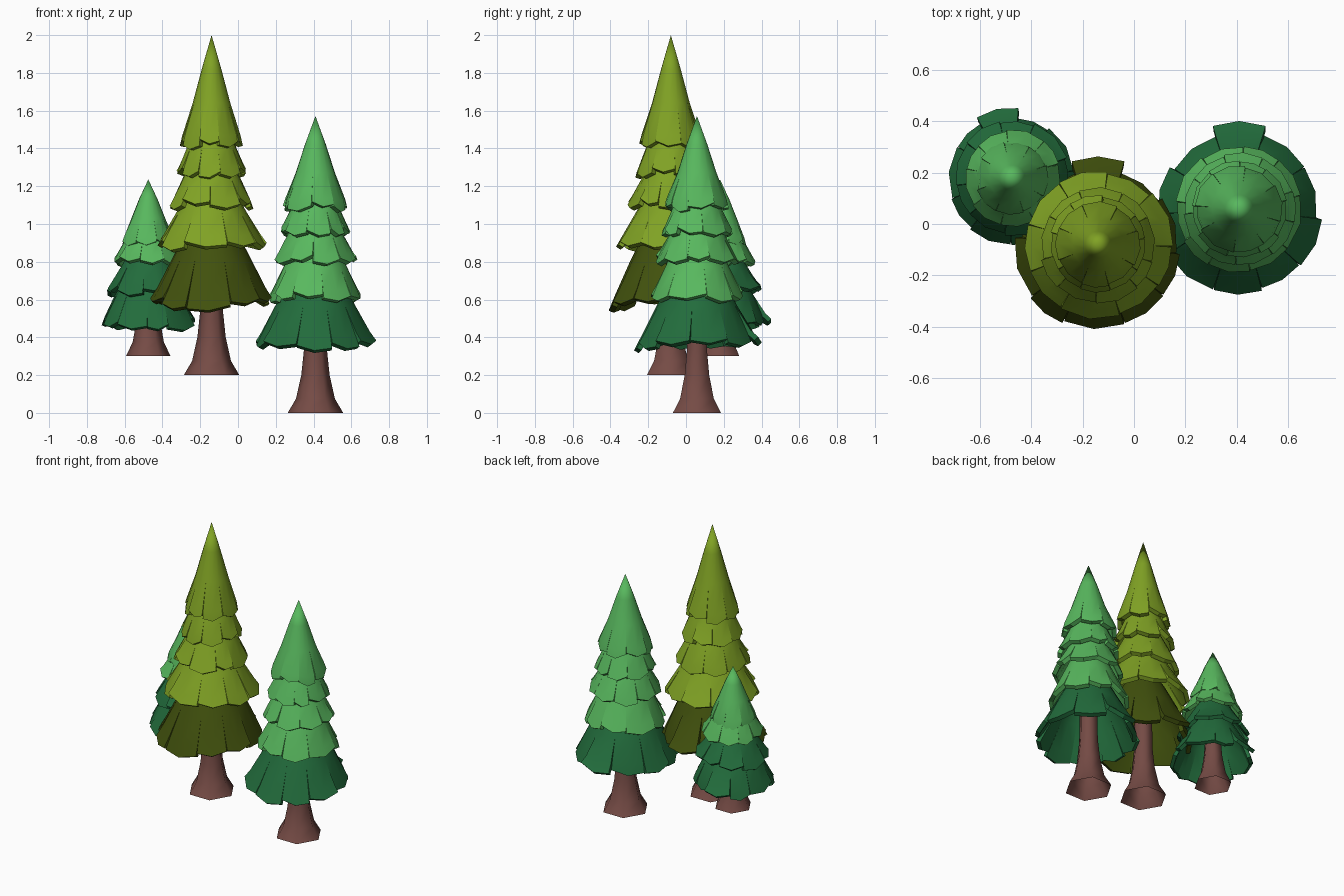
import bpy, bmesh, math, random

if "Cube" in bpy.data.objects:
    bpy.data.objects.remove(bpy.data.objects["Cube"])

random.seed(7)


def lin(v):
    v /= 255
    return v / 12.92 if v <= 0.04045 else ((v + 0.055) / 1.055) ** 2.4


def material(name, rgb):
    m = bpy.data.materials.new(name)
    m.diffuse_color = (*[lin(v) for v in rgb], 1)
    m.use_nodes = True
    m.node_tree.nodes["Principled BSDF"].inputs["Base Color"].default_value = m.diffuse_color
    return m


OLIVE = material("olive", (128, 162, 36))
DARK_OLIVE = material("dark olive", (65, 81, 13))
GREEN = material("green", (88, 184, 94))
DARK_GREEN = material("dark green", (34, 108, 60))
BARK = material("bark brown", (117, 75, 69))


def finish(name, bm, mat, thickness=0, angle=30):
    me = bpy.data.meshes.new(name)
    bm.to_mesh(me)
    bm.free()
    ob = bpy.data.objects.new(name, me)
    bpy.context.collection.objects.link(ob)
    me.materials.append(mat)
    for o in bpy.context.selected_objects:
        o.select_set(False)
    bpy.context.view_layer.objects.active = ob
    ob.select_set(True)
    if thickness:
        mod = ob.modifiers.new("thickness", 'SOLIDIFY')
        mod.thickness = thickness
        mod.offset = -1
        bpy.ops.object.modifier_apply(modifier=mod.name)
    bpy.ops.object.shade_smooth_by_angle(angle=math.radians(angle))
    return ob


def trunk(name, c, z0, z1, r):
    # six-sided trunk with a flared foot, open underneath
    bm = bmesh.new()
    rows = [(1, 0), (0.70, 0.075), (0.51, 0.2), (0.41, 0.34), (0.36, z1 - z0)]
    rings = [[bm.verts.new((c[0] + r * k * math.cos(j * math.pi / 3),
                            c[1] + r * k * math.sin(j * math.pi / 3), z0 + h))
              for j in range(6)] for k, h in rows]
    for lo, up in zip(rings, rings[1:]):
        for j in range(6):
            i = (j + 1) % 6
            bm.faces.new((lo[j], lo[i], up[i], up[j]))
    bm.faces.new(rings[-1])
    finish(name, bm, BARK, angle=65)


def tier(name, c, rows, mat, n=9, skirt=False, turn=0.0, thickness=0.028):
    """Branch skirt: rows (radius, z) run from the top down, the last two are cut into petals."""
    bm = bmesh.new()
    step = 2 * math.pi / n
    start = turn + math.pi / 2 - step / 2
    if not skirt:
        start += random.uniform(0, step)
    bounds = [start + step * (k + (random.uniform(-0.2, 0.2) if k > 1 else 0)) for k in range(n)]
    bounds.append(bounds[0] + 2 * math.pi)
    angles = []
    for a, b in zip(bounds, bounds[1:]):
        angles += [a, (a + b) / 2]

    def vert(r, a, z):
        return bm.verts.new((c[0] + r * math.cos(a), c[1] + r * math.sin(a), z))

    # unbroken upper rings
    rings = []
    for r, z in rows[:-2]:
        rings.append([vert(0, 0, z)] * (2 * n) if r == 0 else [vert(r, a, z) for a in angles])
    for up, lo in zip(rings, rings[1:]):
        for j in range(2 * n):
            i = (j + 1) % (2 * n)
            if up[j] is up[i]:
                bm.faces.new((lo[j], lo[i], up[j]))
            else:
                bm.faces.new((lo[j], lo[i], up[i], up[j]))
    # separate petals along the hem
    for k in range(n):
        a, b = bounds[k], bounds[k + 1]
        mid = (a + b) / 2 - turn
        f = random.uniform(0.97, 1.03)
        dz = random.uniform(-0.018, 0.018)
        tilt = random.uniform(-0.012, 0.012)
        if skirt:
            # fuller at the front, raised at the sides, one long petal at the back
            f = 1.09 if k == 0 else f * (1 - 0.06 * math.sin(mid))
            dz += 0.035 * math.cos(mid) ** 2 + (0.04 if k == 0 else 0)
        up = [rings[-1][2 * k], rings[-1][2 * k + 1], rings[-1][(2 * k + 2) % (2 * n)]]
        for (r, z), w in zip(rows[-2:], (0.5, 1)):
            fr = 1 + (f - 1) * w
            gap = 0.008 * w
            lo = [vert(r * fr, a + gap, z + (dz + 0.012 + tilt) * w),
                  vert(r * fr * 1.01, (a + b) / 2, z + (dz - 0.008) * w),
                  vert(r * fr, b - gap, z + (dz + 0.012 - tilt) * w)]
            for j in range(2):
                bm.faces.new((lo[j], lo[j + 1], up[j + 1], up[j]))
            up = lo
    finish(name, bm, mat, thickness)


def tree(name, c, base, trunk_r, trunk_top, tiers, tip, mats, turn=0.0, thickness=0.028):
    """tiers: (top radius, top z, hem radius, hem z), lowest first; tip: rows of the crown cone."""
    trunk(name + "_trunk", c, base, trunk_top, trunk_r)
    for i, (rt, zt, re, ze) in enumerate(tiers):
        def at(t):
            bulge = 0.012 * math.sin(math.pi * t) if i == 0 else 0
            return (rt + (re - rt) * t + bulge, zt + (ze - zt) * t)
        rows = [at(0), at(0.4), at(0.82), at(1)]
        tier(f"{name}_branches_{i + 1}", c, rows, mats[i], 10 if i == 0 else 9,
             i == 0, turn, thickness)
    tier(name + "_crown", c, tip, mats[-1], 8, False, turn, thickness)


# tall olive tree
tree("olive_tree", (-0.14, -0.08), 0.2, 0.147, 1.1,
     [(0.13, 0.97, 0.312, 0.562), (0.12, 1.18, 0.285, 0.885),
      (0.11, 1.33, 0.225, 1.10), (0.10, 1.48, 0.188, 1.27)],
     [(0, 2.0), (0.052, 1.82), (0.10, 1.64), (0.152, 1.47), (0.162, 1.42)],
     [DARK_OLIVE] + [OLIVE] * 4)

# middle green tree
tree("green_tree", (0.41, 0.058), 0.0, 0.147, 0.8,
     [(0.13, 0.72, 0.312, 0.333), (0.12, 0.88, 0.247, 0.61),
      (0.11, 1.02, 0.217, 0.805), (0.10, 1.15, 0.185, 0.96)],
     [(0, 1.572), (0.056, 1.42), (0.105, 1.27), (0.158, 1.13), (0.168, 1.085)],
     [DARK_GREEN] + [GREEN] * 4)

# small green tree
tree("small_tree", (-0.475, 0.18), 0.3, 0.118, 0.75,
     [(0.11, 0.74, 0.25, 0.45), (0.10, 0.85, 0.222, 0.645),
      (0.09, 0.98, 0.185, 0.805)],
     [(0, 1.236), (0.05, 1.13), (0.09, 1.03), (0.132, 0.93), (0.142, 0.89)],
     [DARK_GREEN, DARK_GREEN, GREEN, GREEN], turn=0.22, thickness=0.023)
